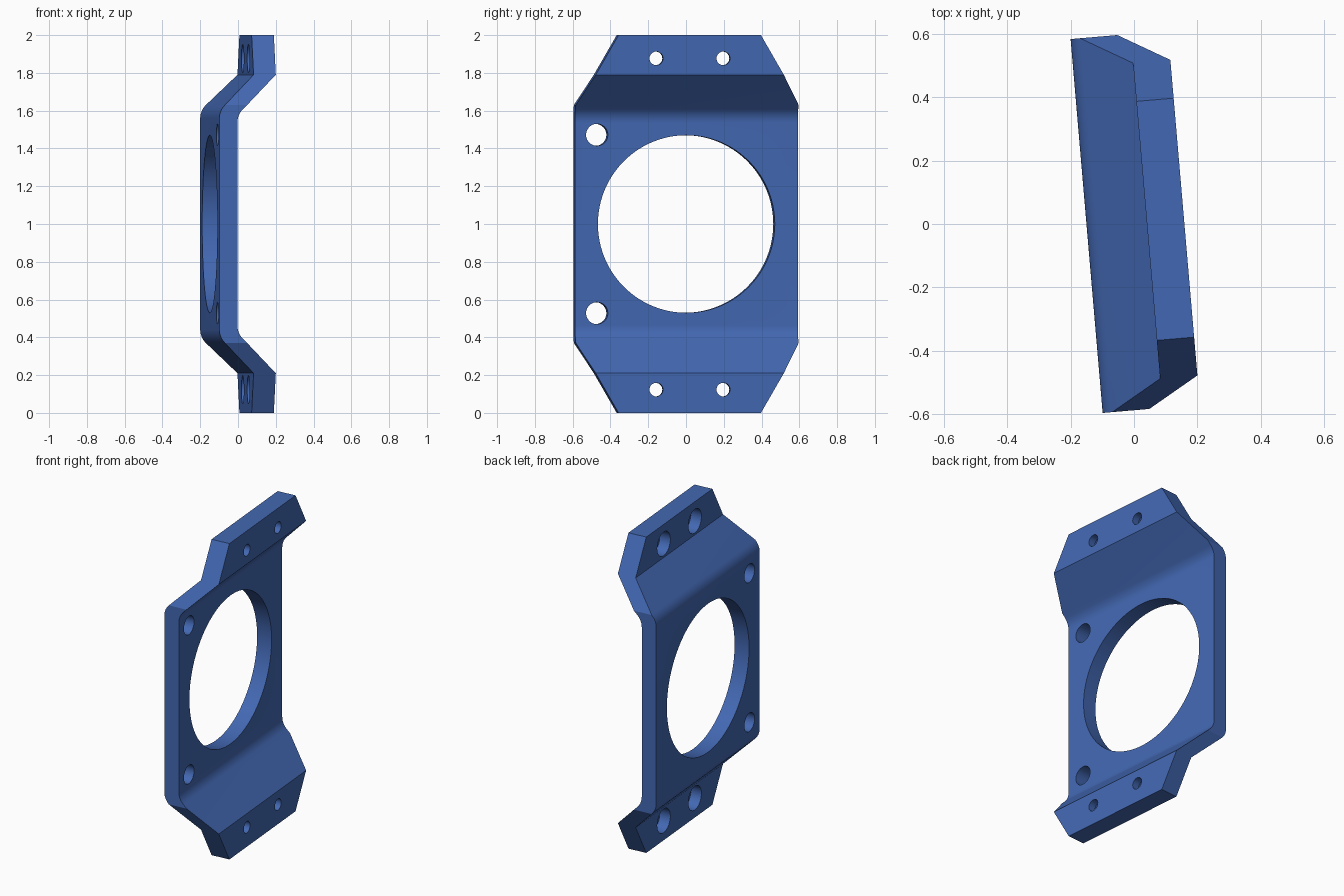
import bpy, bmesh, math
from mathutils import Matrix, Vector

if "Cube" in bpy.data.objects:
    bpy.data.objects.remove(bpy.data.objects["Cube"])

blue = bpy.data.materials.new("steel blue")
blue.diffuse_color = (0.055, 0.137, 0.445, 1)
blue.use_nodes = True
blue.node_tree.nodes["Principled BSDF"].inputs["Base Color"].default_value = blue.diffuse_color

HALF_W = 0.592      # half width of the main plate
R = 0.10            # bend radius
PLATE = (-0.151, -0.055)
FLANGE = (0.039, 0.157)


def upper_side(plate_x, flange_x):
    """One face of the bent section, upper half: rounded bend, slope, flange."""
    bend_z = 0.79 - (flange_x - plate_x)
    t = R * math.tan(math.pi / 8)
    pts = []
    for i in range(9):
        a = math.pi / 4 * i / 8
        pts.append((plate_x + R - R * math.cos(a), bend_z - t + R * math.sin(a)))
    return pts + [(flange_x, 0.79), (flange_x, 1.0)]


def full_side(plate_x, flange_x):
    up = upper_side(plate_x, flange_x)
    return [(x, -z) for x, z in reversed(up)] + up


# Bent section extruded across the width
section = full_side(PLATE[0], FLANGE[0]) + full_side(PLATE[1], FLANGE[1])[::-1]
bm = bmesh.new()
face = bm.faces.new([bm.verts.new((x, -HALF_W, z)) for x, z in section])
ext = bmesh.ops.extrude_face_region(bm, geom=[face])
bmesh.ops.translate(bm, vec=(0, 2 * HALF_W, 0),
                    verts=[v for v in ext["geom"] if isinstance(v, bmesh.types.BMVert)])

# Tapered ends: four corner cuts at 30 degrees
for sy in (-1, 1):
    for sz in (-1, 1):
        cut = bmesh.ops.bisect_plane(
            bm, geom=bm.verts[:] + bm.edges[:] + bm.faces[:], dist=1e-6,
            plane_co=(0, sy * HALF_W, sz * 0.63),
            plane_no=(0, sy * math.cos(math.pi / 6), sz * math.sin(math.pi / 6)),
            clear_outer=True)
        edges = [e for e in cut["geom_cut"] if isinstance(e, bmesh.types.BMEdge)]
        bmesh.ops.holes_fill(bm, edges=edges, sides=0)
bmesh.ops.recalc_face_normals(bm, faces=bm.faces)
mesh = bpy.data.meshes.new("mounting_bracket")
bm.to_mesh(mesh)
bm.free()
mesh.materials.append(blue)
bracket = bpy.data.objects.new("mounting_bracket", mesh)
bpy.context.collection.objects.link(bracket)


def drill(y, z, radius, x0, x1, sides=48):
    """Cut a round hole along x from x0 to x1."""
    bpy.ops.mesh.primitive_cylinder_add(
        vertices=sides, radius=radius, depth=x1 - x0,
        location=((x0 + x1) / 2, y, z), rotation=(0, math.pi / 2, 0))
    cutter = bpy.context.object
    cutter.hide_render = True
    cutter.data.materials.append(blue)
    bpy.context.view_layer.objects.active = bracket
    mod = bracket.modifiers.new("hole", 'BOOLEAN')
    mod.operation, mod.solver, mod.object = 'DIFFERENCE', 'EXACT', cutter
    bpy.ops.object.modifier_apply(modifier=mod.name)
    bpy.data.objects.remove(cutter, do_unlink=True)


# Large central opening
drill(0, 0, 0.47, -0.4, 0.3, 96)
for sz in (-1, 1):
    # Plate holes on one side
    drill(-0.475, sz * 0.472, 0.058, -0.4, 0.3)
    # Flange bolt holes with wider recesses on the front face
    for sy in (-1, 1):
        y, z = sy * 0.178, sz * 0.877
        drill(y, z, 0.036, -0.1, 0.4)
        drill(y, z, 0.075, -0.1, FLANGE[0] + 0.07)

# Turn about the vertical axis, centre and stand on the ground
me = bracket.data
me.transform(Matrix.Rotation(math.radians(4.9), 4, 'Z'))
lo = Vector([min(v.co[i] for v in me.vertices) for i in range(3)])
hi = Vector([max(v.co[i] for v in me.vertices) for i in range(3)])
mid = (lo + hi) / 2
me.transform(Matrix.Translation((-mid.x, -mid.y, -lo.z)))

bpy.ops.object.select_all(action='DESELECT')
bracket.select_set(True)
bpy.context.view_layer.objects.active = bracket
bpy.ops.object.shade_smooth_by_angle(angle=math.radians(25))
